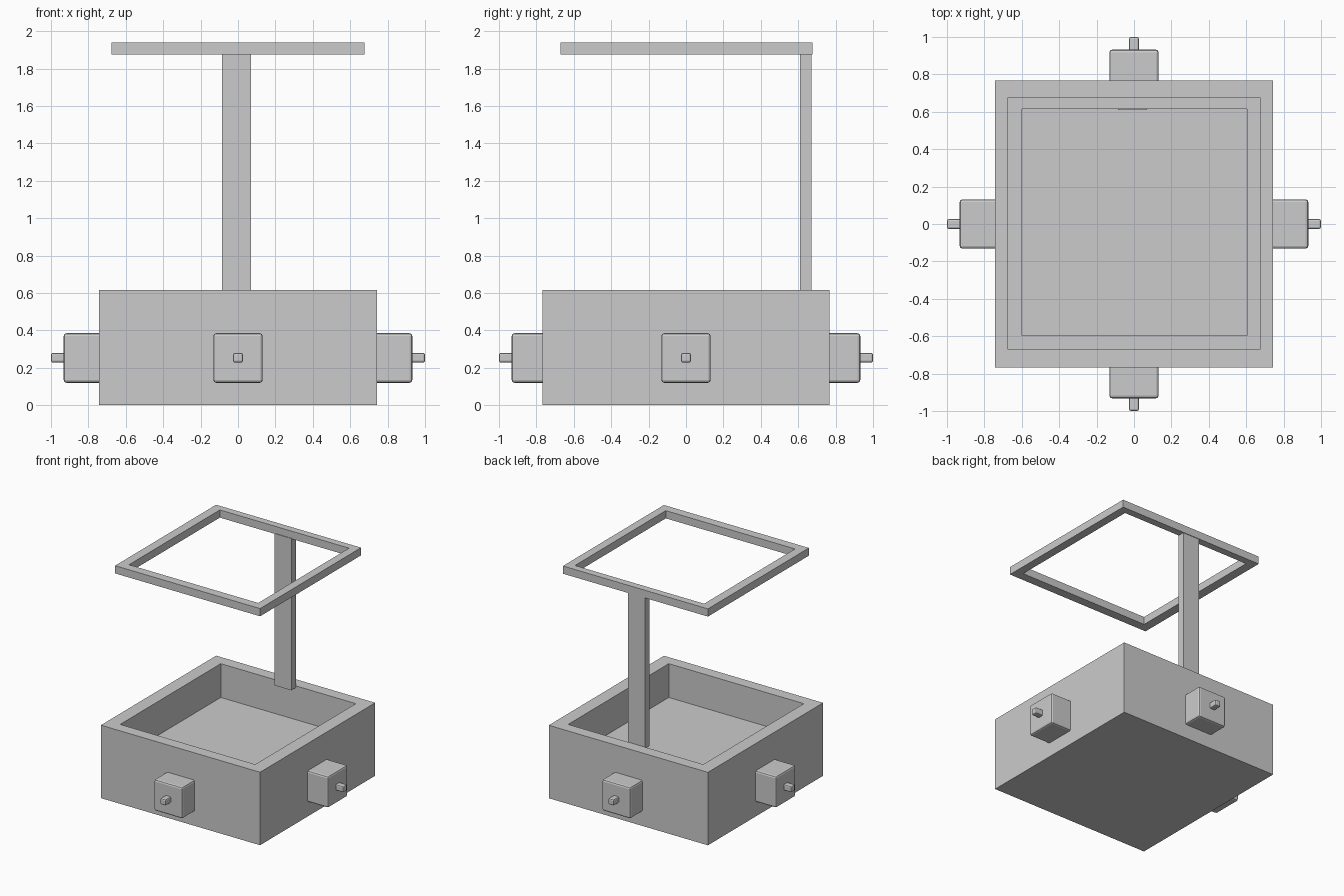
import bpy
import bmesh
from math import pi
from mathutils import Matrix, Vector

cube = bpy.data.objects.get("Cube")
if cube:
    bpy.data.objects.remove(cube, do_unlink=True)

grey = bpy.data.materials.new("plain grey")
grey.use_nodes = True
colour = (0.6, 0.6, 0.6, 1)
grey.diffuse_color = colour
grey.node_tree.nodes["Principled BSDF"].inputs["Base Color"].default_value = colour


def finish(name, bm):
    bmesh.ops.recalc_face_normals(bm, faces=bm.faces[:])
    mesh = bpy.data.meshes.new(name)
    bm.to_mesh(mesh)
    bm.free()
    mesh.materials.append(grey)
    obj = bpy.data.objects.new(name, mesh)
    bpy.context.collection.objects.link(obj)
    return obj


def block(name, low, high, turn=0, bevel=0):
    """Box between two corners, turned about z, with optional chamfers."""
    low, high = Vector(low), Vector(high)
    bm = bmesh.new()
    bmesh.ops.create_cube(bm, size=1)
    bmesh.ops.scale(bm, vec=high - low, verts=bm.verts[:])
    bmesh.ops.translate(bm, vec=(low + high) / 2, verts=bm.verts[:])
    if bevel:
        bmesh.ops.bevel(bm, geom=bm.edges[:], offset=bevel, segments=2,
                        profile=0.5, affect='EDGES')
    bmesh.ops.rotate(bm, matrix=Matrix.Rotation(turn, 3, 'Z'), verts=bm.verts[:])
    return finish(name, bm)


def loft(name, sections, closed):
    """Join rectangles (x0, x1, y0, y1, z); closed joins last to first, else caps."""
    bm = bmesh.new()
    loops = [[bm.verts.new(p) for p in
              ((x0, y0, z), (x1, y0, z), (x1, y1, z), (x0, y1, z))]
             for x0, x1, y0, y1, z in sections]
    pairs = list(zip(loops, loops[1:]))
    if closed:
        pairs.append((loops[-1], loops[0]))
    else:
        bm.faces.new(loops[0])
        bm.faces.new(loops[-1])
    for a, b in pairs:
        for i in range(4):
            j = (i + 1) % 4
            bm.faces.new((a[i], a[j], b[j], b[i]))
    return finish(name, bm)


# Open tray with a raised floor
outer = (-0.742, 0.742, -0.766, 0.768)
cavity = (-0.63, 0.63, -0.67, 0.67)
loft("base_tray", [(*outer, 0), (*outer, 0.615), (*cavity, 0.615), (*cavity, 0.33)], False)

# Square frame overhead
rim = (-0.677, 0.675, -0.67, 0.675)
opening = (-0.6, 0.605, -0.595, 0.615)
loft("top_frame", [(*rim, 1.875), (*rim, 1.94), (*opening, 1.94), (*opening, 1.875)], True)

# Upright at the back
block("back_post", (-0.085, 0.61, 0.6), (0.07, 0.67, 1.88))

# Chamfered housing and peg on each side
for i, side in enumerate(("left", "back", "right", "front")):
    turn = i * pi / 2
    block(side + "_housing", (0.7, -0.132, 0.12), (0.932, 0.132, 0.385), turn, 0.015)
    block(side + "_peg", (0.88, -0.026, 0.228), (1, 0.026, 0.28), turn, 0.01)
